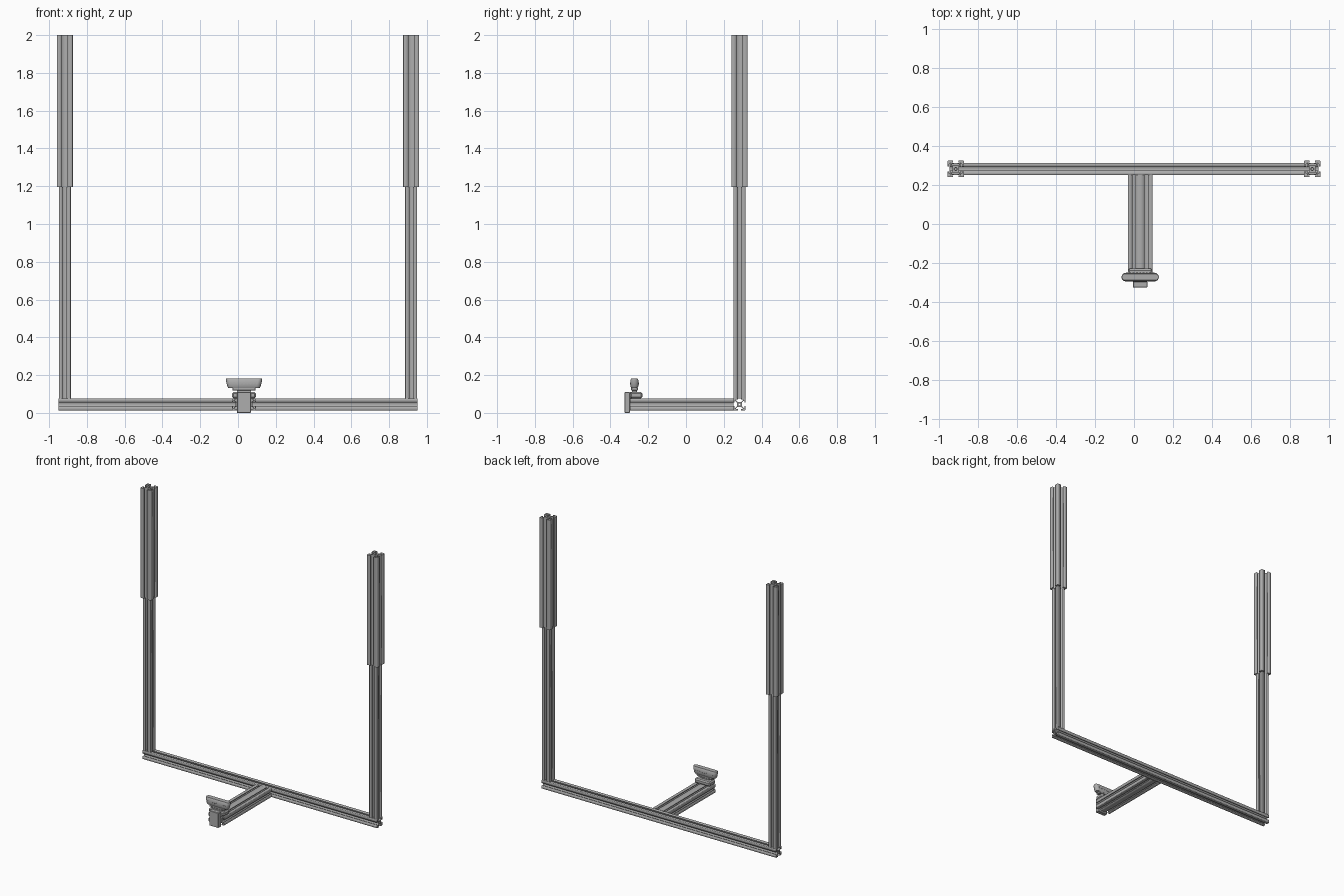
import bpy, bmesh
from math import cos, sin, pi, radians
from mathutils import Matrix, Vector

cube = bpy.data.objects.get("Cube")
if cube:
    bpy.data.objects.remove(cube, do_unlink=True)

GREY = (0.42, 0.42, 0.42, 1)
metal = bpy.data.materials.new("grey_metal")
metal.use_nodes = True
metal.diffuse_color = GREY
metal.node_tree.nodes["Principled BSDF"].inputs["Base Color"].default_value = GREY

SMALL = 0.0635     # width of the thin rail
LARGE = 0.085      # width of the thick rail
POST_X, BACK_Y, BEAM_Z = 0.917, 0.283, 0.045
ARM_X = SMALL / 2


def add_mesh(name, mesh):
    mesh.materials.clear()
    mesh.materials.append(metal)
    obj = bpy.data.objects.new(name, mesh)
    bpy.context.collection.objects.link(obj)
    return obj


def slot_side(s):
    """One side of a slotted rail of half width 1, facing +x."""
    half = [(0.4, 0.3), (0.68, 0.58), (0.8, 0.58), (0.8, s), (1, s), (1, 0.93)]
    return [Vector((x, -y)) for x, y in reversed(half)] + [Vector(p) for p in half]


def turned(points, quarter, offset=0):
    rot = Matrix.Rotation(quarter * pi / 2, 2)
    return [rot @ p + Vector((offset, 0)) for p in points]


def circle(r, offset=0):
    return [Vector((offset + r * cos(i * pi / 8), r * sin(i * pi / 8))) for i in range(16)]


def rail(name, width, length, matrix, s=0.28, double=False):
    """Extruded slotted rail, running along its local z."""
    side = slot_side(s)
    if double:
        outline = (turned(side, 0, 1) + turned(side, 1, 1) + turned(side, 1, -1)
                   + turned(side, 2, -1) + turned(side, 3, -1) + turned(side, 3, 1))
        cavity = [Vector((x, y)) for x, y in (
            (0.6, -0.3), (0.6, 0.3), (0.32, 0.58), (-0.32, 0.58),
            (-0.6, 0.3), (-0.6, -0.3), (-0.32, -0.58), (0.32, -0.58))]
        loops = [outline, cavity, circle(0.18, 1), circle(0.18, -1)]
    else:
        outline = [p for q in range(4) for p in turned(side, q)]
        loops = [outline, circle(0.18)]
    curve = bpy.data.curves.new(name + "_profile", "CURVE")
    curve.dimensions = "2D"
    curve.fill_mode = "BOTH"
    curve.extrude = length / 2
    for loop in loops:
        spline = curve.splines.new("POLY")
        spline.points.add(len(loop) - 1)
        for point, p in zip(spline.points, loop):
            point.co = (p.x * width / 2, p.y * width / 2, 0, 1)
        spline.use_cyclic_u = True
    temp = bpy.data.objects.new(name + "_profile", curve)
    bpy.context.collection.objects.link(temp)
    graph = bpy.context.evaluated_depsgraph_get()
    mesh = bpy.data.meshes.new_from_object(temp.evaluated_get(graph))
    bpy.data.objects.remove(temp, do_unlink=True)
    bm = bmesh.new()
    bm.from_mesh(mesh)
    bmesh.ops.remove_doubles(bm, verts=bm.verts, dist=0.00001)
    bmesh.ops.recalc_face_normals(bm, faces=bm.faces)
    bm.transform(matrix)
    bm.to_mesh(mesh)
    bm.free()
    return add_mesh(name, mesh)


def box(name, lo, hi, bevel=0.003):
    lo, hi = Vector(lo), Vector(hi)
    bm = bmesh.new()
    bmesh.ops.create_cube(bm, size=1)
    bm.transform(Matrix.Translation((lo + hi) / 2) @ Matrix.Diagonal((*(hi - lo), 1)))
    bmesh.ops.bevel(bm, geom=bm.edges[:], offset=bevel, segments=1, affect="EDGES")
    mesh = bpy.data.meshes.new(name)
    bm.to_mesh(mesh)
    bm.free()
    return add_mesh(name, mesh)


def loft(name, centre, levels):
    """Stack of rounded bars: (z, half length, half depth)."""
    bm = bmesh.new()
    rings = []
    for z, a, r in levels:
        ring = []
        for i in range(18):
            t = -pi / 2 + (i if i < 9 else i - 1) * pi / 8
            shift = (a - r) if i < 9 else r - a
            ring.append(bm.verts.new((centre[0] + shift + r * cos(t), centre[1] + r * sin(t), z)))
        rings.append(ring)
    for low, high in zip(rings, rings[1:]):
        for i in range(18):
            j = (i + 1) % 18
            bm.faces.new((low[i], low[j], high[j], high[i]))
    bm.faces.new(rings[0][::-1])
    bm.faces.new(rings[-1])
    mesh = bpy.data.meshes.new(name)
    bm.to_mesh(mesh)
    bm.free()
    return add_mesh(name, mesh)


# Cross beam and the two posts with thicker upper sections
rail("cross_beam", SMALL, 1.898,
     Matrix.Translation((0, BACK_Y, BEAM_Z)) @ Matrix.Rotation(pi / 2, 4, "Y"))
for label, sign in (("left", 1), ("right", -1)):
    base = BEAM_Z + SMALL / 2
    joint = 1.196
    rail(label + "_lower_post", SMALL, joint - base,
         Matrix.Translation((sign * POST_X, BACK_Y, (base + joint) / 2)))
    rail(label + "_upper_post", LARGE, 2 - joint,
         Matrix.Translation((sign * POST_X, BACK_Y, (joint + 2) / 2)), s=0.32)

# Double-width arm reaching forward
arm_back, arm_front = BACK_Y - SMALL / 2, -0.296
rail("front_arm", SMALL, arm_back - arm_front,
     Matrix.Translation((ARM_X, (arm_back + arm_front) / 2, BEAM_Z))
     @ Matrix.Rotation(pi / 2, 4, "X"), double=True)

# Angled bracket on the arm's end
box("bracket_front_plate", (ARM_X - 0.038, -0.326, 0), (ARM_X + 0.038, -0.296, 0.11))
box("bracket_top_bridge", (ARM_X - 0.038, -0.298, 0.077), (ARM_X + 0.038, -0.25, 0.11))
box("bracket_top_plate", (ARM_X - SMALL, -0.296, 0.077), (ARM_X + SMALL, -0.23, 0.11), 0.008)

# Neck and rounded head
HEAD_Y = -0.273
box("head_neck", (ARM_X - 0.038, HEAD_Y - 0.014, 0.108), (ARM_X + 0.038, HEAD_Y + 0.014, 0.121), 0.002)
box("head_base", (ARM_X - 0.062, HEAD_Y - 0.018, 0.119), (ARM_X + 0.062, HEAD_Y + 0.018, 0.134), 0.003)
head = loft("head", (ARM_X, HEAD_Y),
            [(0.132, 0.084, 0.017), (0.142, 0.089, 0.022),
             (0.172, 0.096, 0.022), (0.183, 0.094, 0.016)])

# Row of small studs on both faces of the head
bm = bmesh.new()
for i in range(9):
    spot = Matrix.Translation((ARM_X + (i - 4) * 0.017, HEAD_Y, 0.156))
    bmesh.ops.create_cone(bm, cap_ends=True, segments=10, radius1=0.005, radius2=0.005,
                          depth=0.047, matrix=spot @ Matrix.Rotation(pi / 2, 4, "X"))
studs_mesh = bpy.data.meshes.new("head_studs")
bm.to_mesh(studs_mesh)
bm.free()
studs = add_mesh("head_studs", studs_mesh)

# Smooth the rounded head while keeping its edges crisp
bpy.ops.object.select_all(action="DESELECT")
for obj in (head, studs):
    obj.select_set(True)
bpy.context.view_layer.objects.active = head
bpy.ops.object.shade_smooth_by_angle(angle=radians(30))
